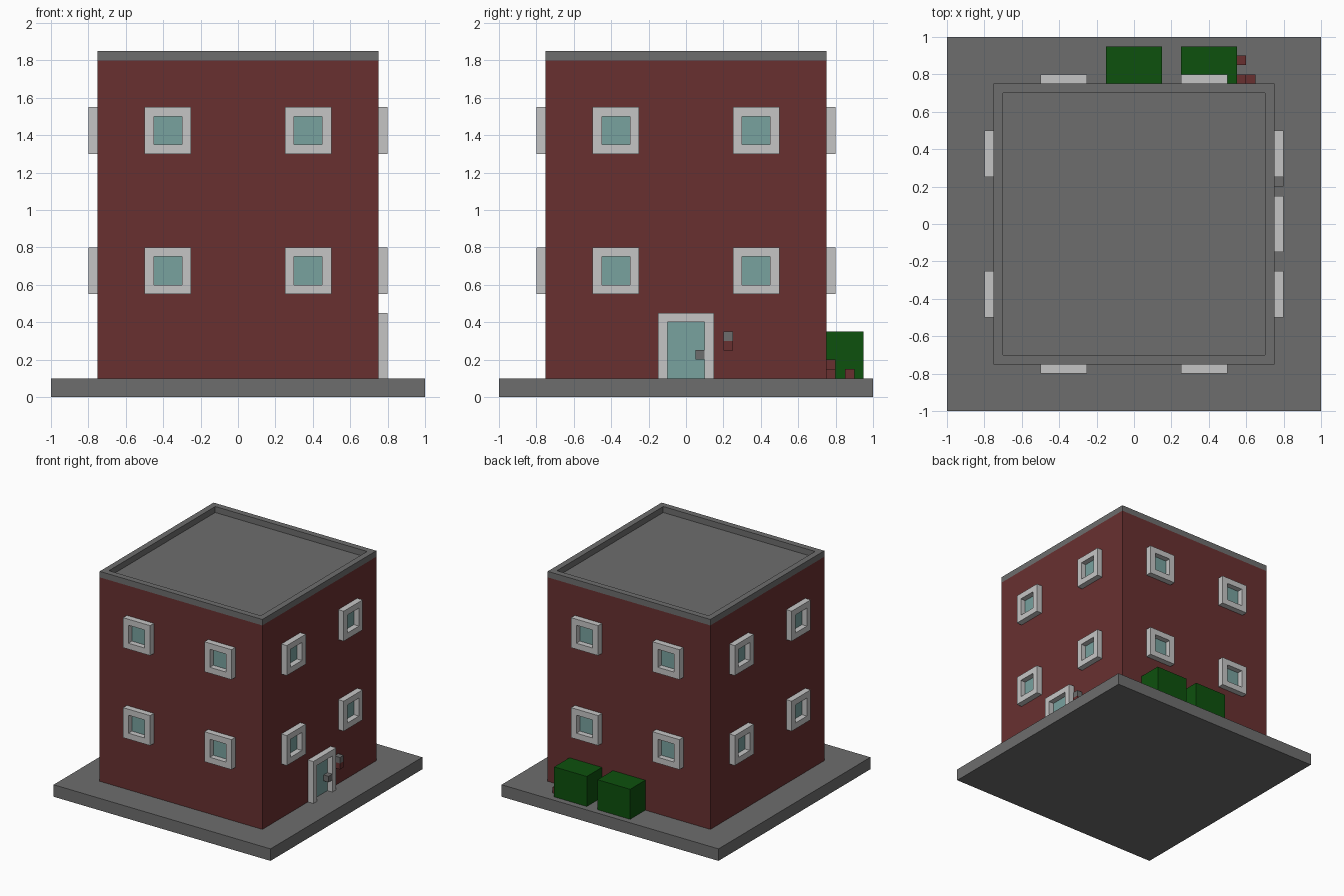
import bpy, bmesh, math
from mathutils import Matrix, Vector

if "Cube" in bpy.data.objects:
    bpy.data.objects.remove(bpy.data.objects["Cube"])


def material(name, rgb):
    m = bpy.data.materials.new(name)
    m.diffuse_color = (*rgb, 1)
    m.use_nodes = True
    m.node_tree.nodes["Principled BSDF"].inputs["Base Color"].default_value = m.diffuse_color
    return m


BRICK = material("brick_red", (0.14, 0.03, 0.03))
STONE = material("stone_grey", (0.155, 0.155, 0.155))
TRIM = material("light_trim", (0.56, 0.56, 0.56))
GLASS = material("pale_glass", (0.19, 0.36, 0.345))
LEAF = material("leaf_green", (0.004, 0.082, 0.004))


def finish(bm, name, *mats):
    bmesh.ops.recalc_face_normals(bm, faces=bm.faces)
    me = bpy.data.meshes.new(name)
    bm.to_mesh(me)
    bm.free()
    for m in mats:
        me.materials.append(m)
    return place(me, name)


def place(me, name, matrix=Matrix()):
    ob = bpy.data.objects.new(name, me)
    ob.matrix_world = matrix
    bpy.context.collection.objects.link(ob)
    return ob


def box(name, x, y, z, *mats):
    """Box from (min, max) ranges."""
    lo, hi = Vector((x[0], y[0], z[0])), Vector((x[1], y[1], z[1]))
    bm = bmesh.new()
    bmesh.ops.create_cube(bm, size=1, matrix=Matrix.Translation((lo + hi) / 2)
                          @ Matrix.Diagonal((*(hi - lo), 1)))
    return finish(bm, name, *mats)


def frame(name, outer, inner, push, mat, closed=True):
    """Band between two outlines, extruded along push."""
    bm = bmesh.new()
    a = [bm.verts.new(p) for p in outer]
    b = [bm.verts.new(p) for p in inner]
    n = len(a)
    faces = []
    for i in range(n if closed else n - 1):
        j = (i + 1) % n
        faces.append(bm.faces.new((a[i], a[j], b[j], b[i])))
    ext = bmesh.ops.extrude_face_region(bm, geom=faces, use_keep_orig=True)
    new = [v for v in ext["geom"] if isinstance(v, bmesh.types.BMVert)]
    bmesh.ops.translate(bm, verts=new, vec=push)
    return finish(bm, name, mat)


def arch(w, bottom, top):
    """Upright outline in the front (xz) plane."""
    return [(-w, 0, bottom), (-w, 0, top), (w, 0, top), (w, 0, bottom)]


def square(r, z):
    return [(-r, -r, z), (-r, r, z), (r, r, z), (r, -r, z)]


# Paved base, walls with a grey roof, and the raised roof edge
box("base_slab", (-1, 1), (-1, 1), (0, 0.1), STONE)
walls = box("walls", (-0.75, 0.75), (-0.75, 0.75), (0.1, 1.8), BRICK, STONE)
for f in walls.data.polygons:
    f.material_index = int(f.normal.z > 0.5)
frame("parapet", square(0.75, 1.8), square(0.7, 1.8), (0, 0, 0.05), STONE)

# Windows: one frame and pane, repeated two by two on all four sides
win = frame("window_frame", arch(0.125, -0.125, 0.125), arch(0.075, -0.075, 0.075),
            (0, -0.05, 0), TRIM)
pane = box("window_pane", (-0.075, 0.075), (-0.004, 0), (-0.075, 0.075), GLASS)
spots = [Matrix.Rotation(k * math.pi / 2, 4, 'Z') @ Matrix.Translation((u, -0.75, z))
         for k in range(4) for u in (-0.375, 0.375) for z in (0.675, 1.425)]
win.matrix_world = pane.matrix_world = spots[0]
for m in spots[1:]:
    place(win.data, "window_frame", m)
    place(pane.data, "window_pane", m)

# Door on the right side
door = frame("door_frame", arch(0.15, 0.1, 0.45), arch(0.1, 0.1, 0.4),
             (0, -0.05, 0), TRIM, closed=False)
door.matrix_world = Matrix.Translation((0.75, 0, 0)) @ Matrix.Rotation(math.pi / 2, 4, 'Z')
box("door_pane", (0.75, 0.754), (-0.1, 0.1), (0.1, 0.4), GLASS)
box("door_handle", (0.75, 0.8), (0.05, 0.1), (0.2, 0.25), STONE)

# Wall lamp beside the door
box("lamp_cap", (0.75, 0.8), (0.2, 0.25), (0.3, 0.35), STONE)
box("lamp_body", (0.75, 0.8), (0.2, 0.25), (0.25, 0.3), BRICK)

# Bushes and loose bricks behind the house
for x in (-0.15, 0.25):
    box("bush", (x, x + 0.3), (0.75, 0.95), (0.1, 0.35), LEAF)
box("brick_stack", (0.55, 0.6), (0.75, 0.8), (0.1, 0.2), BRICK)
box("brick_low", (0.6, 0.65), (0.75, 0.8), (0.1, 0.15), BRICK)
box("brick_loose", (0.55, 0.6), (0.85, 0.9), (0.1, 0.15), BRICK)
